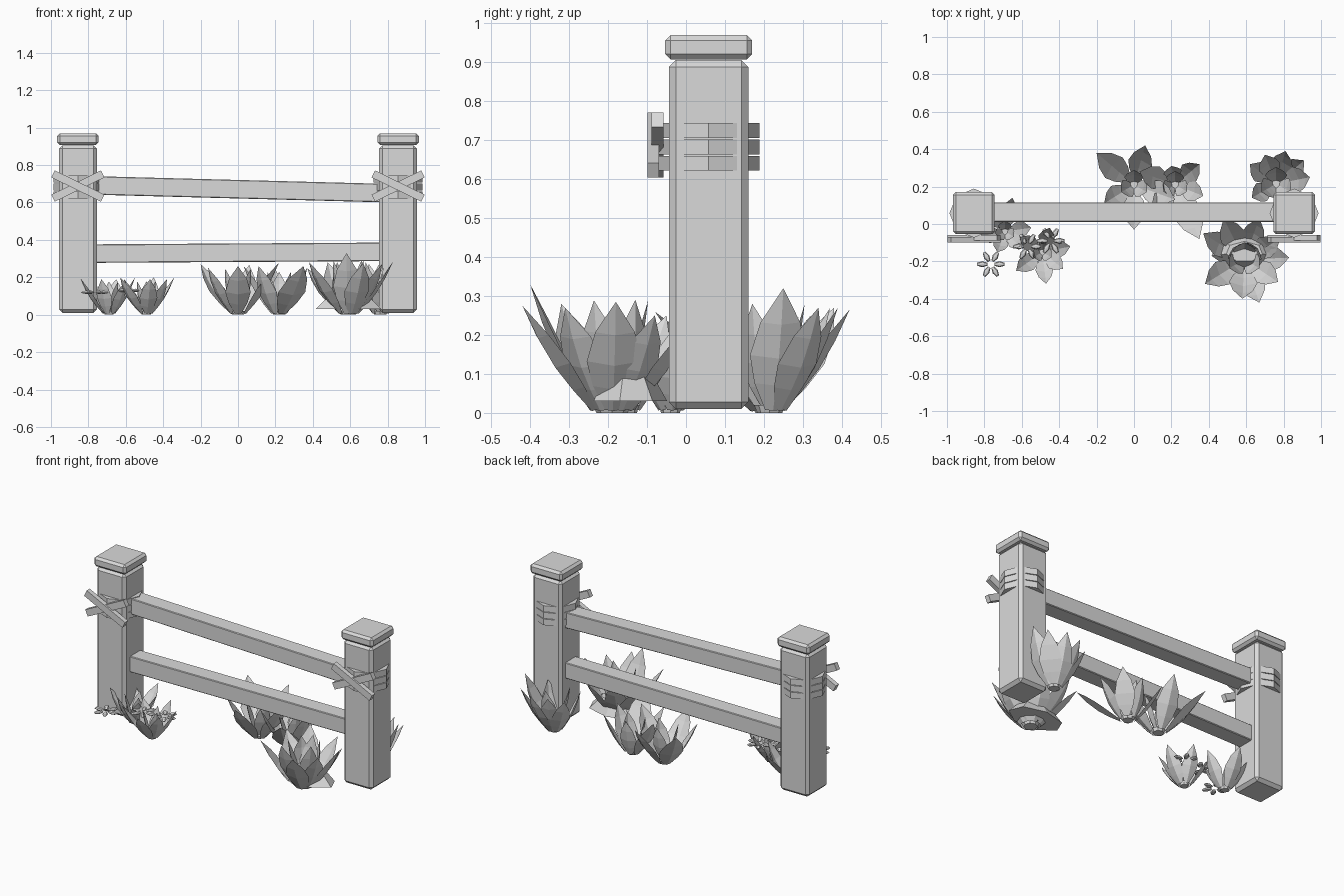
import bpy, bmesh, math
from mathutils import Vector, Matrix

if "Cube" in bpy.data.objects:
    bpy.data.objects.remove(bpy.data.objects["Cube"])

grey = bpy.data.materials.new("plain_grey")
grey.use_nodes = True
grey.diffuse_color = (0.7, 0.7, 0.7, 1)
grey.node_tree.nodes["Principled BSDF"].inputs["Base Color"].default_value = grey.diffuse_color


def finish(name, bm):
    """Turn a bmesh into a flat shaded grey object."""
    mesh = bpy.data.meshes.new(name)
    bm.to_mesh(mesh)
    bm.free()
    mesh.materials.append(grey)
    obj = bpy.data.objects.new(name, mesh)
    bpy.context.collection.objects.link(obj)
    return obj


def box(name, centre, size, bevel=0, angle=0):
    bm = bmesh.new()
    bmesh.ops.create_cube(bm, size=1)
    bmesh.ops.scale(bm, vec=size, verts=bm.verts)
    if bevel:
        bmesh.ops.bevel(bm, geom=bm.edges[:], offset=bevel, segments=1, affect='EDGES')
    bm.transform(Matrix.Translation(centre) @ Matrix.Rotation(angle, 4, 'Y'))
    return finish(name, bm)


def add_leaf(bm, base, tip, spread):
    """Pointed leaf sheet folded along a rib, facing away from the plant."""
    out = Vector((tip.x - base.x, tip.y - base.y, 0)).normalized()
    start = base + out * spread
    along = tip - start
    length = along.length
    side = along.cross(out).normalized()
    under = side.cross(along).normalized()
    if under.dot(out) < 0:
        under.negate()
    rings = []
    for t, w in ((0, 0.28), (0.22, 0.75), (0.45, 1), (0.72, 0.72)):
        half = length * 0.21 * w
        mid = start + along * t
        rings.append([bm.verts.new(p) for p in (
            mid - side * half, mid + under * half * 0.3, mid + side * half)])
    end = bm.verts.new(tip)
    faces = []
    for i in range(2):
        for a, b in zip(rings, rings[1:]):
            faces.append(bm.faces.new((a[i], a[i + 1], b[i + 1], b[i])))
        faces.append(bm.faces.new((rings[-1][i], rings[-1][i + 1], end)))
    for face in faces:
        face.normal_update()
        if face.normal.dot(under) < 0:
            face.normal_flip()


def plant(name, x, y, tips, spread=0.04):
    bm = bmesh.new()
    base = Vector((x, y, 0.008))
    for tip in tips:
        add_leaf(bm, base, Vector(tip), spread)
    # steep heart leaves filling the middle
    height = 0.85 * max(tip[2] for tip in tips)
    for angle in (90, 210, 330):
        reach = Matrix.Rotation(math.radians(angle), 3, 'Z') @ Vector((height * 0.33, 0, height))
        add_leaf(bm, base, base + reach, spread * 0.2)
    # small root plug closing the base of the leaves
    bmesh.ops.create_cone(bm, cap_ends=True, segments=8, radius1=spread * 0.8,
                          radius2=spread, depth=0.02,
                          matrix=Matrix.Translation((x, y, 0.01)))
    return finish(name, bm)


def flower(name, x, y, z, petals=6):
    bm = bmesh.new()
    for i in range(petals):
        turn = Matrix.Rotation(math.tau * i / petals, 4, 'Z')
        place = Matrix.Translation((x, y, z)) @ turn @ Matrix.Translation((0.046, 0, 0))
        bmesh.ops.create_uvsphere(bm, u_segments=6, v_segments=4, radius=1,
                                  matrix=place @ Matrix.Diagonal((0.032, 0.016, 0.009, 1)))
    return finish(name, bm)


# Posts with caps, rope bands and crossed planks
POST_Y = 0.058
for label, sign in (("right", -1), ("left", 1)):
    x = sign * 0.856
    box(label + "_post", (x, POST_Y, 0.458), (0.202, 0.204, 0.896), 0.018)
    box(label + "_post_cap", (x, POST_Y, 0.939), (0.222, 0.224, 0.062), 0.014)
    for i in range(3):
        bm = bmesh.new()
        bmesh.ops.create_cone(bm, cap_ends=True, segments=8, radius1=0.131, radius2=0.131,
                              depth=0.038,
                              matrix=Matrix.Translation((x, POST_Y, 0.641 + 0.042 * i)))
        finish(f"{label}_rope_band_{i + 1}", bm)
    for part, tilt, y in (("front", 1, -0.084), ("rear", -1, -0.073)):
        box(f"{label}_{part}_cross_plank", (x, y, 0.688), (0.295, 0.03, 0.042),
            0, tilt * math.radians(26))

# Rails, each slightly out of level
for name, z_right, z_left in (("upper_rail", 0.691, 0.651), ("lower_rail", 0.327, 0.336)):
    box(name, (0, 0.063, (z_right + z_left) / 2), (1.56, 0.104, 0.099), 0.004,
        math.atan((z_right - z_left) / 1.52))

# Leafy plants behind the fence
plant("back_middle_plant", 0, 0.21, (
    (-0.2, 0.38, 0.27), (0.06, 0.42, 0.265), (-0.16, 0.11, 0.25),
    (0, -0.03, 0.26), (0.22, 0.13, 0.28)))
plant("back_left_plant", 0.22, 0.21, (
    (0.35, 0.32, 0.25), (0.35, -0.08, 0.26), (0.03, 0.28, 0.26),
    (0.11, 0.06, 0.26), (0.2, 0.31, 0.24), (0.37, 0.15, 0.25)))
plant("back_corner_plant", 0.76, 0.215, (
    (0.81, 0.39, 0.27), (0.94, 0.25, 0.32), (0.62, 0.32, 0.25), (0.63, 0.14, 0.25),
    (0.7, 0.37, 0.27), (0.91, 0.34, 0.27)))

# Large plant and stone in front of the fence
plant("front_left_plant", 0.59, -0.19, (
    (0.38, -0.32, 0.28), (0.67, -0.42, 0.275), (0.83, -0.18, 0.285), (0.58, -0.4, 0.33),
    (0.37, -0.05, 0.25), (0.48, 0.03, 0.28), (0.67, 0.03, 0.25), (0.78, -0.08, 0.25),
    (0.66, -0.13, 0.29), (0.53, -0.13, 0.28), (0.77, -0.31, 0.27)), 0.05)
bm = bmesh.new()
bmesh.ops.create_cone(bm, cap_ends=True, segments=7, radius1=1, radius2=0.55, depth=1)
bm.transform(Matrix.Translation((0.59, -0.148, 0.07)) @ Matrix.Diagonal((0.18, 0.1, 0.08, 1)))
finish("stone", bm)

# Small plants with flowers by the right post
plant("front_right_plant", -0.49, -0.15, (
    (-0.47, -0.32, 0.19), (-0.63, -0.25, 0.2), (-0.34, -0.12, 0.2),
    (-0.61, -0.07, 0.19), (-0.45, -0.02, 0.2), (-0.38, -0.24, 0.19)), 0.03)
plant("post_side_plant", -0.69, -0.04, (
    (-0.84, -0.07, 0.19), (-0.65, 0.14, 0.19), (-0.55, -0.02, 0.2),
    (-0.73, -0.15, 0.19), (-0.6, -0.13, 0.18), (-0.78, 0.08, 0.18)), 0.03)
flower("outer_flower", -0.765, -0.215, 0.12)
flower("middle_flower", -0.57, -0.12, 0.13)
flower("inner_flower", -0.445, -0.09, 0.125)
